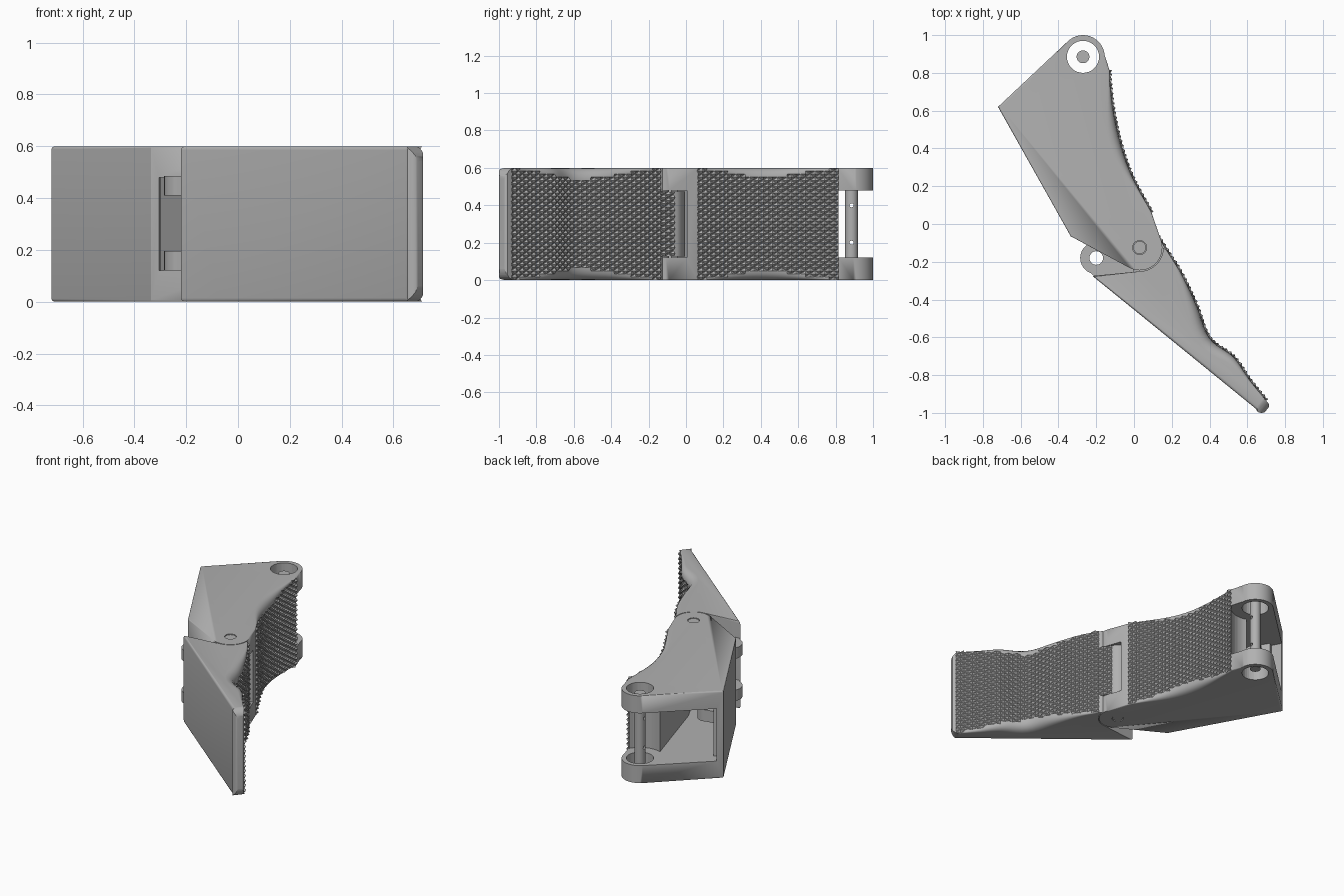
import bpy, bmesh
from math import sin, cos, pi, radians, hypot
from mathutils import Vector

if "Cube" in bpy.data.objects:
    bpy.data.objects.remove(bpy.data.objects["Cube"], do_unlink=True)

grey = bpy.data.materials.new("plain_grey")
grey.use_nodes = True
colour = (0.44, 0.44, 0.44, 1)
grey.diffuse_color = colour
grey.node_tree.nodes["Principled BSDF"].inputs["Base Color"].default_value = colour

HEIGHT, LOW, HIGH = 0.6, 0.12, 0.48      # full height and cheek limits
HINGE, KNUCKLE, LUG = (0.03, -0.125), (-0.27, 0.885), (-0.2, -0.18)


def arc(c, r, a0, a1, n=16):
    angles = [radians(a0 + (a1 - a0) * i / n) for i in range(n + 1)]
    return [(c[0] + r * cos(a), c[1] + r * sin(a)) for a in angles]


def circle(c, r, n=32):
    return arc(c, r, 0, 360, n)[:-1]


def curve(points, step):
    """Smooth curve through the points, resampled to an even step."""
    p = [Vector(q) for q in points]
    p = [2 * p[0] - p[1]] + p + [2 * p[-1] - p[-2]]
    fine = []
    for a, b, c, d in zip(p, p[1:], p[2:], p[3:]):
        for k in range(40):
            t = k / 40
            fine.append(0.5 * (2 * b + (c - a) * t + (2 * a - 5 * b + 4 * c - d) * t * t
                               + (3 * b - a - 3 * c + d) * t ** 3))
    fine.append(p[-2])
    total = sum((b - a).length for a, b in zip(fine, fine[1:]))
    n = max(2, round(total / step))
    out, run = [fine[0]], 0
    for a, b in zip(fine, fine[1:]):
        run += (b - a).length
        if run >= total / n * len(out) - 1e-6:
            out.append(b)
    return out


def finish(name, bm, smooth=True):
    bmesh.ops.recalc_face_normals(bm, faces=bm.faces)
    me = bpy.data.meshes.new(name)
    bm.to_mesh(me)
    bm.free()
    me.materials.append(grey)
    ob = bpy.data.objects.new(name, me)
    bpy.context.collection.objects.link(ob)
    if smooth:
        shade(ob)
    return ob


def activate(ob):
    bpy.ops.object.select_all(action='DESELECT')
    ob.select_set(True)
    bpy.context.view_layer.objects.active = ob


def shade(ob):
    activate(ob)
    bpy.ops.object.shade_smooth_by_angle(angle=radians(30))


def prism(name, profile, z0, z1, smooth=True):
    """Upright prism; a third value on a profile point rounds its rim."""
    pts = [(q[0], q[1], q[2] if len(q) > 2 else 0) for q in profile]
    n = len(pts)
    miters = []
    for i in range(n):
        a, b, c = (Vector(pts[k % n][:2]) for k in (i - 1, i, i + 1))
        d, e = (b - a).normalized(), (c - b).normalized()
        n1, n2 = Vector((d.y, -d.x)), Vector((e.y, -e.x))
        miters.append((n1 + n2) / max(0.6, 1 + n1.dot(n2)))
    steps = 5 if any(q[2] for q in pts) else 1
    bm = bmesh.new()
    rings = []
    for base, sign in ((z0, 1), (z1, -1)):
        half = []
        for k in range(steps):
            t = k * pi / 8
            half.append([bm.verts.new((x - m.x * r * (1 - sin(t)), y - m.y * r * (1 - sin(t)),
                                       base + sign * r * (1 - cos(t))))
                         for (x, y, r), m in zip(pts, miters)])
        rings += half[::sign]
    bm.faces.new(rings[0][::-1])
    bm.faces.new(rings[-1])
    for lo, hi in zip(rings, rings[1:]):
        for i in range(n):
            j = (i + 1) % n
            bm.faces.new((lo[i], lo[j], hi[j], hi[i]))
    bmesh.ops.remove_doubles(bm, verts=bm.verts, dist=1e-5)
    return finish(name, bm, smooth)


def cut(ob, cutter, operation='DIFFERENCE'):
    mod = ob.modifiers.new("cut", 'BOOLEAN')
    mod.operation, mod.solver, mod.object = operation, 'EXACT', cutter
    activate(ob)
    bpy.ops.object.modifier_apply(modifier=mod.name)
    bpy.data.objects.remove(cutter, do_unlink=True)
    shade(ob)


def drill(ob, c, r):
    cut(ob, prism("cutter", circle(c, r), -0.1, 0.7, False))


def rim(t, depth):
    return 0.006 + depth * sin(pi * t) ** 2


def pad_edge(points, depth):
    p = curve(points, 0.03)
    return [(q.x, q.y, rim(i / (len(p) - 1), depth)) for i, q in enumerate(p)]


def knurl(name, points, depth, z0, z1):
    """Diamond-pyramid grip skin standing on a pad curve."""
    path = curve(points, 0.026)
    rows = round((z1 - z0) / 0.0167)
    bm = bmesh.new()
    grid = []
    last = len(path) - 1
    for i, q in enumerate(path):
        d = (path[min(i + 1, last)] - path[max(i - 1, 0)]).normalized()
        line = []
        for j in range(rows + 1):
            h = 0.014 if (i + j) % 2 == 0 else -0.001
            line.append(bm.verts.new((q.x + d.y * h, q.y - d.x * h, z0 + (z1 - z0) * j / rows)))
        grid.append(line)
    for i in range(last):
        margin = rim((i + 0.5) / last, depth) if depth else 0
        for j in range(rows):
            z = z0 + (z1 - z0) * (j + 0.5) / rows
            if not z0 + margin < z < z1 - margin:
                continue
            a, b, c, e = grid[i][j], grid[i + 1][j], grid[i + 1][j + 1], grid[i][j + 1]
            tris = ((a, b, e), (b, c, e)) if (i + j) % 2 == 0 else ((a, b, c), (a, c, e))
            for tri in tris:
                bm.faces.new(tri)
    loose = [v for v in bm.verts if not v.link_faces]
    bmesh.ops.delete(bm, geom=loose, context='VERTS')
    return finish(name, bm, False)


# Upper segment: rounded body, hollow between two cheeks
upper_pad = [(0.093, 0.06), (-0.01, 0.25), (-0.07, 0.42), (-0.11, 0.6), (-0.128, 0.75), (-0.13, 0.815)]
upper = prism("upper_segment",
              [(-0.335, -0.065, 0.006)] + arc(HINGE, 0.12, 245, 377) + pad_edge(upper_pad, 0.045)
              + arc(KNUCKLE, 0.115, 5, 133) + [(-0.72, 0.62, 0.012)], 0, HEIGHT)
cavity = ([(-0.685, 0.64), (-0.3, -0.045), (-0.33, -0.3), (0.3, -0.3), (0.3, 0.005), (-0.06, 0.005),
           (-0.16, 0.2), (-0.32, 0.74)] + arc(KNUCKLE, 0.155, 260, 330, 8)
          + [(0, 0.81), (0, 1.1), (-0.75, 1.1)])
cut(upper, prism("cutter", cavity, LOW, HIGH, False))
drill(upper, KNUCKLE, 0.085)
drill(upper, HINGE, 0.037)
knurl("upper_grip", upper_pad, 0.045, 0, HEIGHT)

# Cord guide inside the upper segment
guide = prism("cord_guide", arc((-0.54, 0.55), 0.055, -60, 120) + [(-0.67, 0.58), (-0.6, 0.45)], 0.34, 0.42)
drill(guide, (-0.54, 0.55), 0.028)
prism("guide_post", [(-0.67, 0.58), (-0.64, 0.53), (-0.6, 0.55), (-0.63, 0.6)], LOW, HIGH)

# Lower segment: tapering fingertip with rounded end corners
lower_pad = [(0.7, -0.935), (0.61, -0.823), (0.527, -0.705), (0.4, -0.605), (0.33, -0.43),
             (0.252, -0.266), (0.173, -0.14)]
lower = prism("lower_segment",
              [(-0.22, -0.275, 0.015), (0.645, -0.978, 0.015)]
              + [(x, y, 0.012) for x, y in arc((0.675, -0.96), 0.04, 240, 370, 8)]
              + pad_edge(lower_pad, 0.055) + arc(HINGE, 0.125, 0, -85), 0, HEIGHT)
along, across = Vector((0.777, -0.629, 0)), Vector((0.629, 0.777, 0))
outline = ([(-1, -0.001)] + arc((1.105, 0.059), 0.06, -90, 0, 8)
           + arc((1.105, 0.541), 0.06, 0, 90, 8) + [(-1, 0.601)])
end_shape = prism("cutter", outline, -1, 1, False)
for v in end_shape.data.vertices:
    u, z, w = v.co
    v.co = along * u - across * w + Vector((0, 0, z))
end_shape.data.update()
cut(lower, end_shape, 'INTERSECT')
knurl("lower_grip", lower_pad, 0.055, 0, HEIGHT)

# Hinge tongue of the lower segment, with its own strip of grip
prism("hinge_tongue", [(0.127, -0.066)] + arc(HINGE, 0.12, 40, 220)
      + [(-0.08, -0.265), (0.1, -0.38), (0.24, -0.25)], LOW + 0.005, HIGH - 0.005)
knurl("tongue_grip", [(0.173, -0.14), (0.127, -0.066)], 0, LOW + 0.005, HIGH - 0.005)

# Pair of drilled lugs and the split cord block between them
for side, z0 in (("lower", 0.12), ("upper", 0.41)):
    lug = prism(side + "_lug", arc(LUG, 0.085, 60, 250) + [(-0.2, -0.285), (0, -0.3), (0, -0.2)],
                z0, z0 + 0.075)
    drill(lug, LUG, 0.036)
for side, z0 in (("lower", 0.195), ("upper", 0.265)):
    prism(side + "_cord_block", [(-0.155, -0.3), (0, -0.3), (0, -0.16), (-0.155, -0.2)], z0, z0 + 0.055)

# Pins
prism("hinge_pin", circle(HINGE, 0.034), 0.004, HEIGHT - 0.004)
pin = prism("knuckle_pin", circle(KNUCKLE, 0.034), 0.03, HEIGHT - 0.03)
for z in (0.2, 0.4):
    hole = prism("cutter", circle((0, 0), 0.011, 12), -0.1, 0.1, False)
    hole.data.transform(Vector((0, 0, 1)).rotation_difference(Vector((1, 0, 0))).to_matrix().to_4x4())
    for v in hole.data.vertices:
        v.co += Vector((KNUCKLE[0], KNUCKLE[1], z))
    cut(pin, hole)
